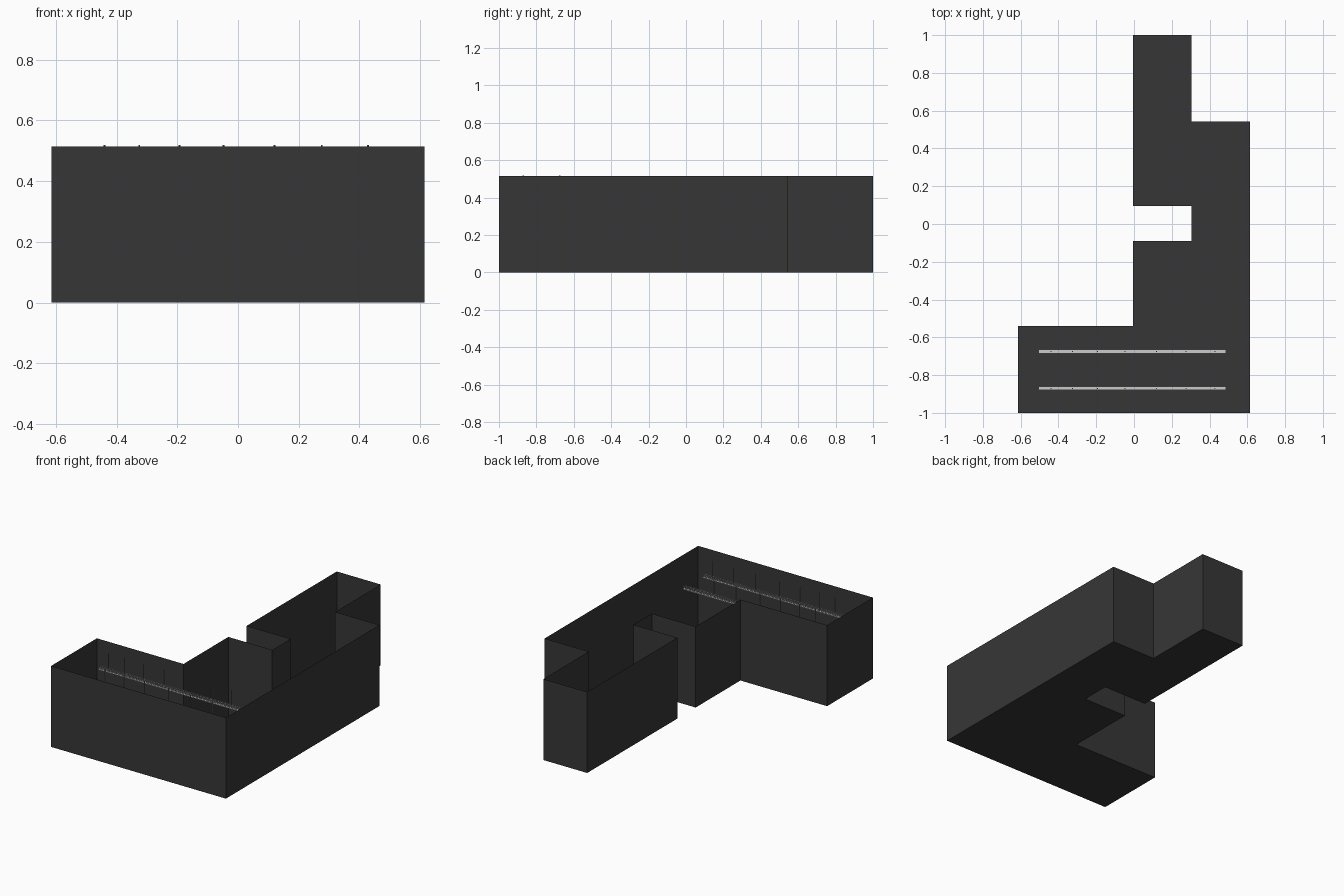
import bpy, bmesh, math
from mathutils import Vector, Matrix

if "Cube" in bpy.data.objects:
    bpy.data.objects.remove(bpy.data.objects["Cube"])


def material(name, v):
    m = bpy.data.materials.new(name)
    m.diffuse_color = (v, v, v, 1)
    m.use_nodes = True
    m.node_tree.nodes["Principled BSDF"].inputs["Base Color"].default_value = m.diffuse_color
    return m


DARK = material("dark charcoal", 0.037)
LIGHT = material("light grey", 0.6)
METAL = material("mid grey", 0.25)
HEIGHT = 0.515


def finish(bm, name, mat):
    me = bpy.data.meshes.new(name)
    bm.to_mesh(me)
    bm.free()
    me.materials.append(mat)
    ob = bpy.data.objects.new(name, me)
    bpy.context.collection.objects.link(ob)
    return ob


def bar(bm, a, b, w, h):
    """Square-section bar from a to b in an XZ plane (w across y)."""
    a, b = Vector(a), Vector(b)
    d = b - a
    rot = Matrix.Rotation(-math.atan2(d.z, d.x), 4, 'Y')
    bmesh.ops.create_cube(bm, size=1, matrix=Matrix.Translation((a + b) / 2)
                          @ rot @ Matrix.Diagonal((d.length, w, h, 1)))


# Room shell: floor outline extruded into thin open-topped walls
outline = [(-0.615, -1), (0.615, -1), (0.615, 0.543), (0.304, 0.543),
           (0.304, 1), (-0.005, 1), (-0.005, 0.095), (0.304, 0.095),
           (0.304, -0.09), (-0.005, -0.09), (-0.005, -0.54), (-0.615, -0.54)]
bm = bmesh.new()
low = [bm.verts.new((x, y, 0)) for x, y in outline]
high = [bm.verts.new((x, y, HEIGHT)) for x, y in outline]
bm.faces.new(low[::-1])
for i in range(len(low)):
    j = (i + 1) % len(low)
    bm.faces.new((low[i], low[j], high[j], high[i]))
finish(bm, "room_shell", DARK)

# Hanging trays: solid base, top rims and zigzag sides
X0, X1, ZB, ZT = -0.505, 0.488, 0.401, 0.418
STEPS = 80
ROD_X = (-0.44, -0.325, -0.193, -0.048, 0.12, 0.276, 0.428)
for label, y in (("front", -0.87), ("back", -0.675)):
    bm = bmesh.new()
    bar(bm, (X0, y, ZB), (X1, y, ZB), 0.02, 0.004)
    for side in (-1, 1):
        ys = y + side * 0.0085
        bar(bm, (X0, ys, ZT), (X1, ys, ZT), 0.003, 0.003)
        for i in range(STEPS):
            xa = X0 + (X1 - X0) * i / STEPS
            xb = X0 + (X1 - X0) * (i + 1) / STEPS
            za, zb = (ZB, ZT) if i % 2 == 0 else (ZT, ZB)
            bar(bm, (xa, ys, za), (xb, ys, zb), 0.003, 0.003)
    finish(bm, label + "_hanging_tray", LIGHT)

    # Suspension rods
    bm = bmesh.new()
    top = HEIGHT + 0.004
    for x in ROD_X:
        bmesh.ops.create_cone(bm, cap_ends=True, segments=8, radius1=0.003,
                              radius2=0.003, depth=top - ZB,
                              matrix=Matrix.Translation((x, y, (top + ZB) / 2)))
    finish(bm, label + "_suspension_rods", METAL)
